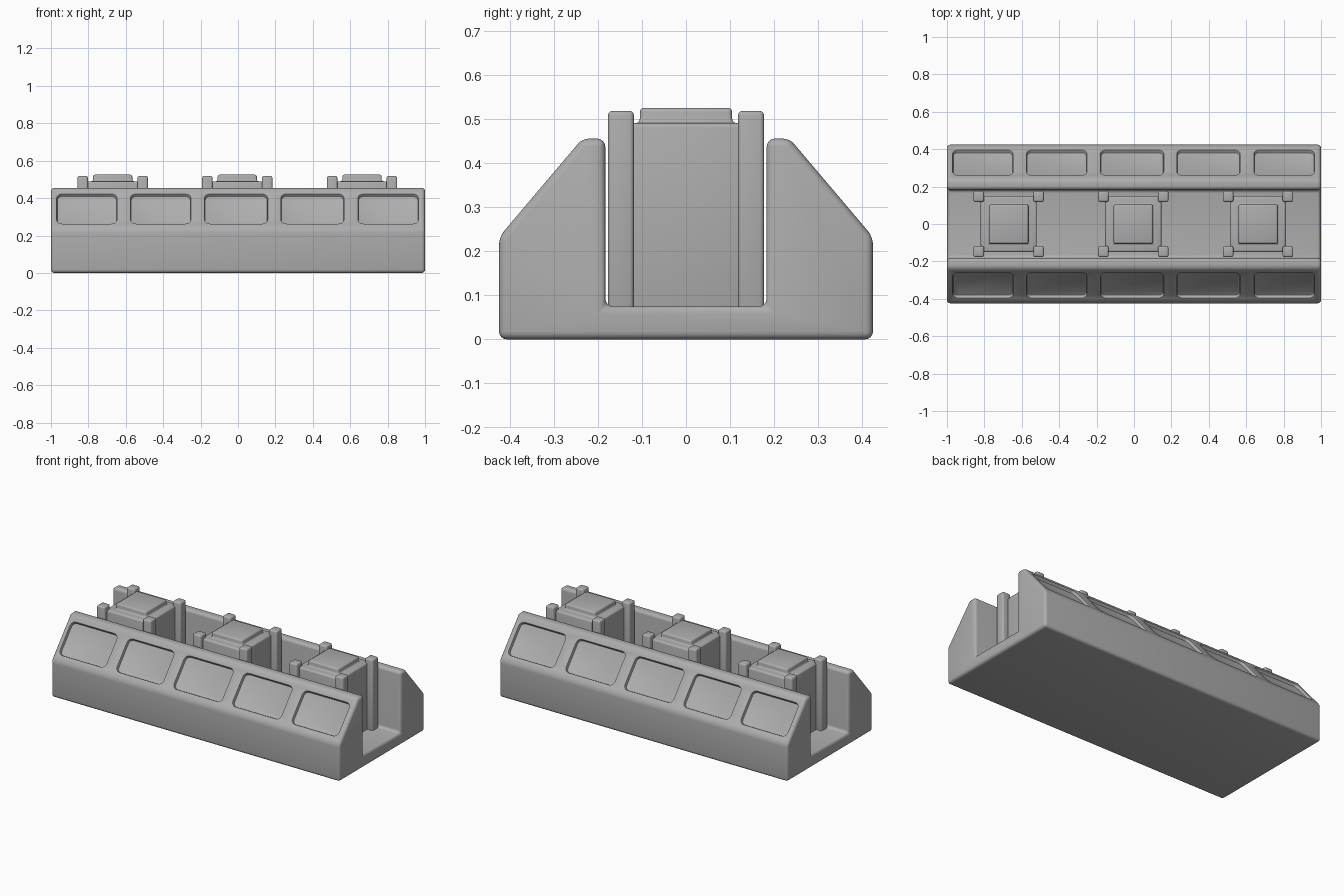
import bpy, bmesh, math
from mathutils import Matrix, Vector

if "Cube" in bpy.data.objects:
    bpy.data.objects.remove(bpy.data.objects["Cube"], do_unlink=True)

GREY = (0.42, 0.42, 0.42, 1)
mat = bpy.data.materials.new("plain grey")
mat.use_nodes = True
mat.diffuse_color = GREY
mat.node_tree.nodes["Principled BSDF"].inputs["Base Color"].default_value = GREY


def to_object(name, bm):
    bmesh.ops.recalc_face_normals(bm, faces=bm.faces[:])
    mesh = bpy.data.meshes.new(name)
    bm.to_mesh(mesh)
    bm.free()
    obj = bpy.data.objects.new(name, mesh)
    bpy.context.collection.objects.link(obj)
    mesh.materials.append(mat)
    return obj


def add_bevel(obj, width, segments, angle):
    mod = obj.modifiers.new("rounded edges", 'BEVEL')
    mod.width, mod.segments = width, segments
    mod.limit_method = 'ANGLE'
    mod.angle_limit = math.radians(angle)
    mod.use_clamp_overlap = False


def finish(obj):
    """Bake the modifiers, then smooth the rounded edges."""
    dg = bpy.context.evaluated_depsgraph_get()
    obj.data = bpy.data.meshes.new_from_object(obj.evaluated_get(dg))
    obj.modifiers.clear()
    bpy.ops.object.select_all(action='DESELECT')
    obj.select_set(True)
    bpy.context.view_layer.objects.active = obj
    bpy.ops.object.shade_smooth_by_angle(angle=math.radians(35))


def add_box(bm, center, size):
    m = Matrix.Translation(center) @ Matrix.Diagonal((*size, 1))
    return bmesh.ops.create_cube(bm, size=1, matrix=m)["verts"]


# Channel-shaped body: half profile mirrored, then extruded along x
FLOOR = 0.075
SLOPE_LOW, SLOPE_HIGH = Vector((0.424, 0.232)), Vector((0.235, 0.455))
half = [(0.424, 0), SLOPE_LOW, SLOPE_HIGH, (0.183, 0.455), (0.183, FLOOR)]
profile = half + [(-y, z) for y, z in reversed(half)]
bm = bmesh.new()
face = bm.faces.new([bm.verts.new((-1, y, z)) for y, z in profile])
ends = bmesh.ops.extrude_face_region(bm, geom=[face])["geom"]
bmesh.ops.translate(bm, vec=(2, 0, 0),
                    verts=[g for g in ends if isinstance(g, bmesh.types.BMVert)])
body = to_object("body", bm)
add_bevel(body, 0.018, 4, 30)

# Rounded recesses along both sloping sides
run = SLOPE_HIGH - SLOPE_LOW
tilt = Matrix.Rotation(math.atan2(run.y, -run.x), 4, 'X')
middle = (SLOPE_LOW + SLOPE_HIGH) / 2
windows = [(-0.808, 0.32), (-0.413, 0.32), (-0.01, 0.335), (0.398, 0.335), (0.803, 0.32)]
bm = bmesh.new()
for side in (1, -1):
    for x, width in windows:
        part = bmesh.new()
        add_box(part, (0, 0, 0), (width, 0.205, 0.04))
        upright = [e for e in part.edges
                   if abs(e.verts[0].co.z - e.verts[1].co.z) > 0.01]
        bmesh.ops.bevel(part, geom=upright, offset=0.028, segments=4,
                        profile=0.5, affect='EDGES')
        place = Matrix.Translation((x, -middle.x, middle.y)) @ tilt
        part.transform(Matrix.Diagonal((1, side, 1, 1)) @ place)
        bmesh.ops.recalc_face_normals(part, faces=part.faces[:])
        temp = bpy.data.meshes.new("temp")
        part.to_mesh(temp)
        part.free()
        bm.from_mesh(temp)
        bpy.data.meshes.remove(temp)
cutter = to_object("window_cutter", bm)
cutter.hide_render = True
cut = body.modifiers.new("recesses", 'BOOLEAN')
cut.operation, cut.object, cut.solver = 'DIFFERENCE', cutter, 'EXACT'
add_bevel(body, 0.006, 2, 50)
finish(body)
bpy.data.objects.remove(cutter, do_unlink=True)

# Three blocks with raised caps and corner posts
BLOCK_TOP, POST_TOP, CAP = 0.49, 0.518, 0.035
BOTTOM = FLOOR - 0.02
for label, x in (("right", -0.67), ("middle", -0.004), ("left", 0.663)):
    bm = bmesh.new()
    add_box(bm, (x, 0, (BLOCK_TOP + BOTTOM) / 2), (0.3, 0.3, BLOCK_TOP - BOTTOM))
    bm.normal_update()
    top = max(bm.faces, key=lambda f: f.calc_center_median().z)
    bmesh.ops.inset_region(bm, faces=[top], thickness=0.064)
    raised = bmesh.ops.extrude_face_region(bm, geom=[top])["geom"]
    bmesh.ops.delete(bm, geom=[top], context='FACES_ONLY')
    bmesh.ops.translate(bm, vec=(0, 0, CAP),
                        verts=[g for g in raised if isinstance(g, bmesh.types.BMVert)])
    block = to_object(label + "_block", bm)
    add_bevel(block, 0.01, 3, 30)
    finish(block)

    bm = bmesh.new()
    for sx in (-1, 1):
        for sy in (-1, 1):
            add_box(bm, (x + sx * 0.16, sy * 0.1475, (POST_TOP + BOTTOM) / 2),
                    (0.056, 0.059, POST_TOP - BOTTOM))
    posts = to_object(label + "_corner_posts", bm)
    add_bevel(posts, 0.01, 3, 30)
    finish(posts)
